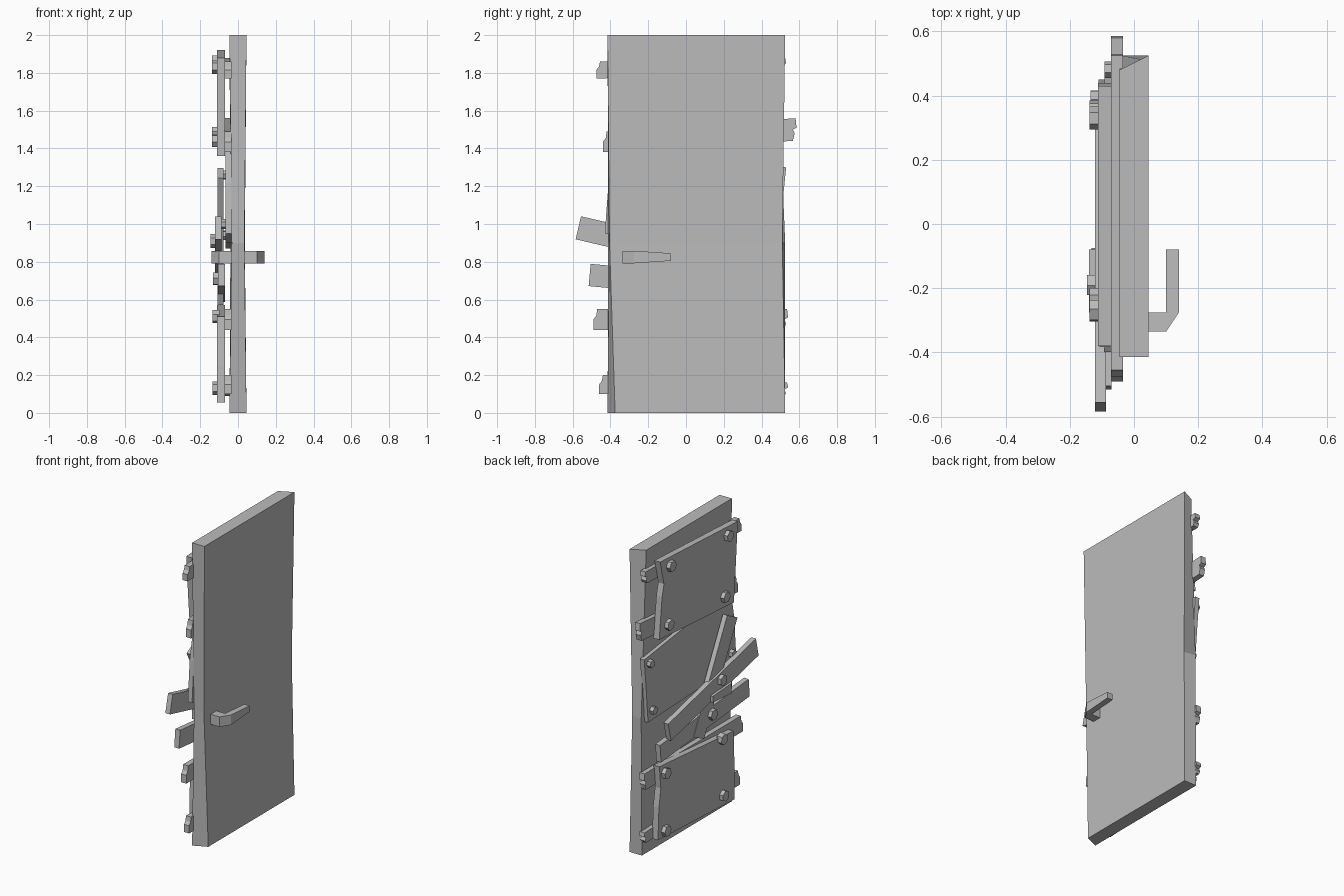
import bpy, bmesh, math
from mathutils import Vector

old = bpy.data.objects.get("Cube")
if old:
    bpy.data.objects.remove(old)

grey = bpy.data.materials.new("plain_grey")
grey.use_nodes = True
colour = (0.5, 0.5, 0.5, 1)
grey.diffuse_color = colour
grey.node_tree.nodes["Principled BSDF"].inputs["Base Color"].default_value = colour


def finish(name, bm):
    bmesh.ops.recalc_face_normals(bm, faces=bm.faces)
    mesh = bpy.data.meshes.new(name)
    bm.to_mesh(mesh)
    bm.free()
    mesh.materials.append(grey)
    obj = bpy.data.objects.new(name, mesh)
    bpy.context.collection.objects.link(obj)
    return obj


def loft(name, rings):
    """Join equal-length rings of points into a closed solid."""
    bm = bmesh.new()
    loops = [[bm.verts.new(p) for p in ring] for ring in rings]
    n = len(loops[0])
    for a, b in zip(loops, loops[1:]):
        for i in range(n):
            j = (i + 1) % n
            bm.faces.new((a[i], a[j], b[j], b[i]))
    bm.faces.new(loops[0])
    bm.faces.new(loops[-1])
    return finish(name, bm)


def slab(name, outline, x0, x1):
    """Extrude a y-z outline across the thickness of a board."""
    return loft(name, [[(x, y, z) for y, z in outline] for x in (x0, x1)])


def plank(name, start, end, width, x0, x1):
    a, b = Vector(start), Vector(end)
    side = (b - a).orthogonal().normalized() * width / 2
    slab(name, [a + side, b + side, b - side, a - side], x0, x1)


# Slightly warped door leaf, in three height rings
loft("door", [
    [(-.045, -.415, 0), (.045, -.375, 0), (.045, .525, 0), (-.045, .525, 0)],
    [(-.033, -.412, .9), (.034, -.405, .9), (.036, .51, .9), (-.04, .525, .9)],
    [(-.045, -.415, 2), (.045, -.415, 2), (.045, .525, 2), (-.045, .48, 2)],
])

# Lever handles, one on each face
lever = [(0, -.335), (.1, -.335), (.14, -.275), (.14, -.08),
         (.1, -.08), (.1, -.275), (0, -.275)]
for name, s in (("handle_left", 1), ("handle_right", -1)):
    rings = []
    for up in (-1, 1):
        rings.append([(s * x, y, .825 + up * (.02 if y > -.1 else .033))
                      for x, y in lever])
    loft(name, rings)

# Horizontal battens with splintered ends: y range, then z range at each end
battens = [(-.475, .53, 1.77, 1.86, 1.80, 1.88),
           (-.44, .585, 1.38, 1.49, 1.44, 1.56),
           (-.49, .54, .44, .55, .44, .55),
           (-.46, .54, .10, .20, .09, .16)]
for i, (y0, y1, a0, a1, b0, b1) in enumerate(battens):
    am, bm_ = (a0 + a1) / 2, (b0 + b1) / 2
    slab(f"batten_{i + 1}",
         [(y0, a0), (y1 - .02, b0), (y1 - .01, bm_ - .02), (y1 - .02, bm_),
          (y1, bm_ + .01), (y1 - .005, b1), (y0 + .02, a1),
          (y0 + .015, am + .02), (y0, am)], -.072, -.035)

# Sheets nailed over the battens, with crooked edges
slab("upper_panel", [(.43, 1.92), (.39, 1.76), (.41, 1.68), (.44, 1.41),
                     (-.34, 1.36), (-.36, 1.6), (-.38, 1.88)], -.112, -.07)
slab("middle_panel", [(.53, 1.3), (.51, 1.1), (.49, .87), (-.2, .9),
                      (-.43, .95), (-.41, 1.22), (-.38, 1.38), (.11, 1.355)],
     -.066, -.035)
slab("lower_panel", [(.435, .57), (.42, .42), (.44, .3), (.45, .09),
                     (-.35, .055), (-.35, .25), (-.34, .51)], -.11, -.068)

# Loose crossing planks
plank("steep_plank", (-.33, 1.27), (.02, .6), .12, -.108, -.076)
plank("upper_plank", (.345, .765), (-.57, .98), .125, -.122, -.088)
plank("lower_plank", (.415, .645), (-.51, .73), .118, -.105, -.07)

# Hexagonal bolt heads: y, z, and the surface they sit on
bolts = [(.33, 1.86, -.11), (-.27, 1.83, -.11), (.35, 1.48, -.11),
         (-.235, 1.44, -.11), (-.19, .91, -.118), (-.11, .71, -.105),
         (.38, .51, -.108), (-.21, .51, -.108), (.38, .13, -.108),
         (-.225, .13, -.108), (.48, 1.26, -.064), (.45, .94, -.064),
         (-.375, 1.0, -.064)]
for i, (y, z, x) in enumerate(bolts):
    r = .036 if x < -.1 else .026
    ring = []
    for k in range(6):
        a = k * math.pi / 3 + i * .4
        ring.append((y + r * math.cos(a), z + r * math.sin(a)))
    slab(f"bolt_{i + 1}", ring, x - .028, x + .01)
